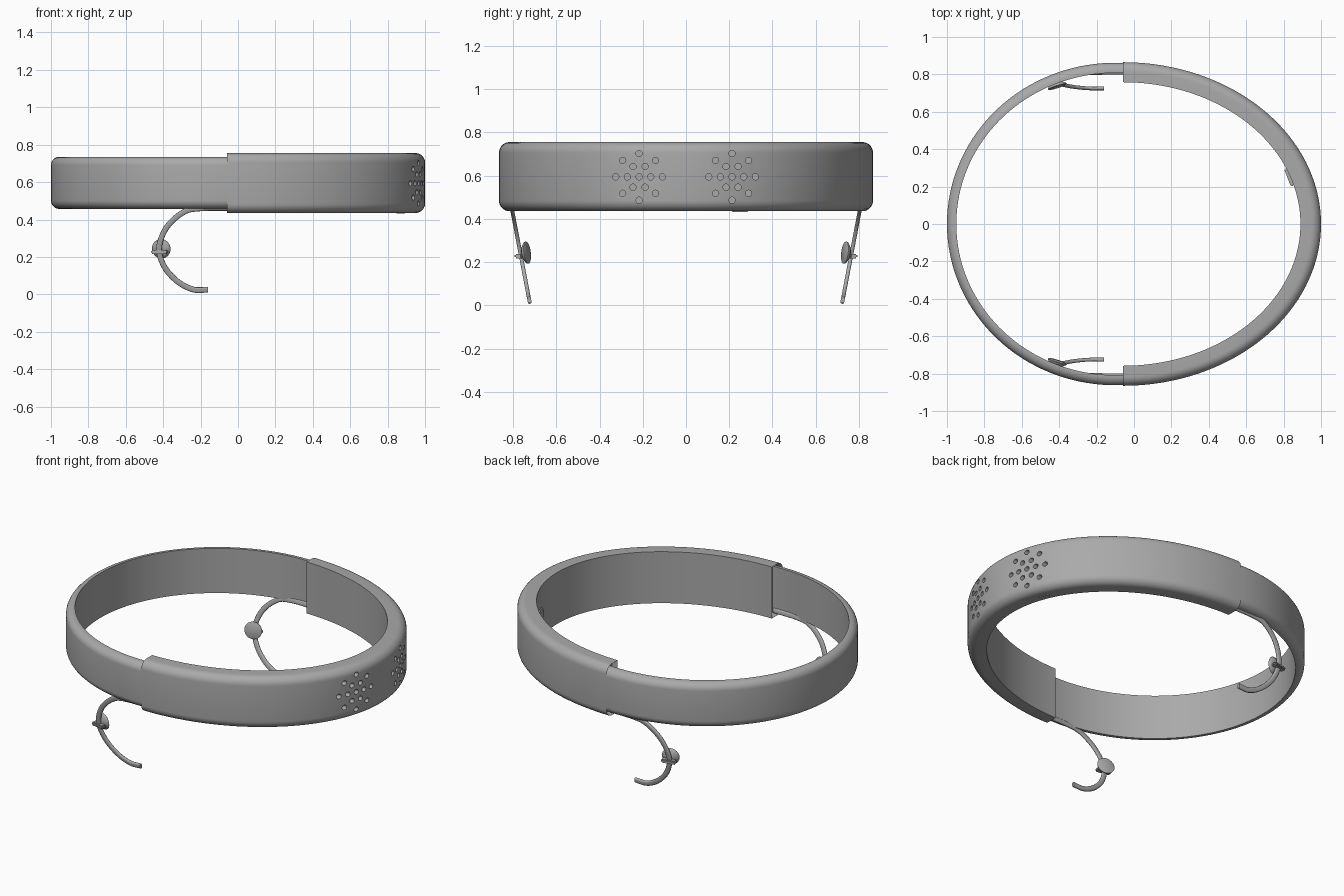
import bpy, bmesh, math
from mathutils import Vector, Matrix

if "Cube" in bpy.data.objects:
    bpy.data.objects.remove(bpy.data.objects["Cube"])

grey = bpy.data.materials.new("plain grey")
grey.use_nodes = True
colour = (0.4, 0.4, 0.4, 1)
grey.diffuse_color = colour
grey.node_tree.nodes["Principled BSDF"].inputs["Base Color"].default_value = colour


def finish(name, bm, angle=30):
    bmesh.ops.recalc_face_normals(bm, faces=bm.faces)
    mesh = bpy.data.meshes.new(name)
    bm.to_mesh(mesh)
    bm.free()
    mesh.materials.append(grey)
    obj = bpy.data.objects.new(name, mesh)
    bpy.context.collection.objects.link(obj)
    smooth(obj, angle)
    return obj


def smooth(obj, angle=30):
    bpy.ops.object.select_all(action="DESELECT")
    obj.select_set(True)
    bpy.context.view_layer.objects.active = obj
    bpy.ops.object.shade_smooth_by_angle(angle=math.radians(angle))


def loft(bm, rings):
    """Skin a row of closed rings and return the two end caps."""
    rows = [[bm.verts.new(p) for p in ring] for ring in rings]
    n = len(rows[0])
    for a, b in zip(rows, rows[1:]):
        for i in range(n):
            bm.faces.new((a[i], a[(i + 1) % n], b[(i + 1) % n], b[i]))
    return [bm.faces.new(rows[0]), bm.faces.new(rows[-1])]


def band_profile(thick, low, high, radius, steps=7):
    """Square inner corners, rounded outer corners; (depth share, height)."""
    pts = [(1, low), (1, high)]
    for i in range(steps + 1):
        a = math.pi / 2 * i / steps
        pts.append(((radius - radius * math.sin(a)) / thick, high - radius + radius * math.cos(a)))
    return pts + [(d, low + high - z) for d, z in reversed(pts[2:])]


def band(bm, cx, outer, inner, profile, start, end, steps=72):
    rings = []
    for i in range(steps + 1):
        t = start + (end - start) * i / steps
        o = Vector((cx + outer[0] * math.cos(t), outer[1] * math.sin(t)))
        n = Vector((cx + inner[0] * math.cos(t), inner[1] * math.sin(t)))
        rings.append([(*o.lerp(n, d), z) for d, z in profile])
    return loft(bm, rings)


# Slim rear band, its ends tucked into the front sleeve
bm = bmesh.new()
reach = math.pi / 2 - 0.11
band(bm, -0.1, (0.9, 0.862), (0.85, 0.808), band_profile(0.052, 0.457, 0.735, 0.045),
     reach, 2 * math.pi - reach)
finish("rear_band", bm)

# Thick front sleeve with recessed ends
bm = bmesh.new()
caps = band(bm, -0.06, (1.06, 0.865), (0.95, 0.758), band_profile(0.108, 0.435, 0.755, 0.05),
            -math.pi / 2, math.pi / 2)
bmesh.ops.recalc_face_normals(bm, faces=bm.faces)
bmesh.ops.inset_region(bm, faces=caps, thickness=0.012, use_even_offset=True)
for cap in caps:
    bmesh.ops.translate(bm, verts=cap.verts, vec=(0.03, 0, 0))
sleeve = finish("front_sleeve", bm)

# Two star-shaped groups of round vents
bm = bmesh.new()
spots = [(0, 0)]
for k in range(4):
    turn = Matrix.Rotation(k * math.pi / 2, 2)
    spots += [turn @ Vector(p) for p in ((0.054, 0), (0.108, 0), (0.076, 0.076))]
spots += [(a * 0.028, b * 0.048) for a in (-1, 1) for b in (-1, 1)]
spots = [p for p in spots if not (abs(p[0]) < 0.01 and 0.04 < abs(p[1]) < 0.06)]
for side in (-0.217, 0.213):
    for dy, dz in spots:
        y = side + dy
        x = 1.06 * math.sqrt(1 - (y / 0.865) ** 2) - 0.06
        place = Matrix.Translation((x + 0.015, y, 0.594 + dz)) @ Matrix.Rotation(math.pi / 2, 4, "Y")
        bmesh.ops.create_cone(bm, cap_ends=True, segments=20, radius1=0.0145, radius2=0.0145,
                              depth=0.09, matrix=place)
cutter = finish("vent_cutter", bm)
cutter.hide_render = True
cut = sleeve.modifiers.new("vents", "BOOLEAN")
cut.object = cutter
cut.solver = "EXACT"
bpy.context.view_layer.objects.active = sleeve
bpy.ops.object.modifier_apply(modifier="vents")
bpy.data.objects.remove(cutter)
smooth(sleeve)


def box(name, centre, size, turn):
    bm = bmesh.new()
    bmesh.ops.create_cube(bm, size=1, matrix=Matrix.Translation(centre)
                          @ Matrix.Rotation(turn, 4, "Z") @ Matrix.Diagonal((*size, 1)))
    bmesh.ops.bevel(bm, geom=bm.edges[:], offset=min(size) * 0.3, segments=2, affect="EDGES")
    return finish(name, bm)


# Small button on the inner wall and port plate below it
box("inner_button", (0.83, 0.25, 0.6), (0.02, 0.1, 0.06), 0.37)
box("port_plate", (0.87, 0.25, 0.435), (0.025, 0.07, 0.008), 0.37)

# Curved side arms, leaning inwards towards their tips
LEAN = 0.19
path = [(-0.04, 0.462), (-0.2, 0.46), (-0.29, 0.44), (-0.38, 0.36), (-0.422, 0.25),
        (-0.395, 0.15), (-0.325, 0.07), (-0.24, 0.026), (-0.16, 0.025)]


def smooth_path(points, steps=8):
    """Rounded path through the points."""
    pts = [Vector(p) for p in points]
    pts = [2 * pts[0] - pts[1]] + pts + [2 * pts[-1] - pts[-2]]
    out = []
    for a, b, c, d in zip(pts, pts[1:], pts[2:], pts[3:]):
        for i in range(steps):
            t = i / steps
            out.append(0.5 * (2 * b + (c - a) * t + (2 * a - 5 * b + 4 * c - d) * t * t
                              + (3 * b - a - 3 * c + d) * t ** 3))
    return out + [pts[-2]]


def on_arm(x, z, s):
    return Vector((x, s * (0.724 + (z - 0.02) * LEAN), z))


for s, side in ((1, "back"), (-1, "front")):
    line = smooth_path(path)
    across = Vector((0, s, -LEAN)).normalized()
    rings = []
    for i, p in enumerate(line):
        tangent = (line[min(i + 1, len(line) - 1)] - line[max(i - 1, 0)]).normalized()
        wide = Vector((-tangent.y, s * tangent.x * LEAN, tangent.x))
        ring = []
        for k in range(12):
            a = 2 * math.pi * (k + 0.5) / 12
            u, v = (math.copysign(abs(f(a)) ** 0.6, f(a)) for f in (math.cos, math.sin))
            ring.append(on_arm(p.x, p.y, s) + wide * u * 0.015 + across * v * 0.009)
        rings.append(ring)
    bm = bmesh.new()
    loft(bm, rings)
    finish(side + "_arm", bm, 40)

    # Round pad: flat face inwards, shallow dome against the arm
    inward = Vector((0.3, -0.95 * s, 0.12)).normalized()
    spin = inward.to_track_quat("Z", "Y").to_matrix().to_4x4()
    place = Matrix.Translation(on_arm(-0.42, 0.24, s) + inward * 0.036) @ spin
    dome = [(0.047, 0), (0.052, -0.003), (0.051, -0.008), (0.04, -0.017), (0.024, -0.024), (0.012, -0.03)]
    bm = bmesh.new()
    loft(bm, [[place @ Vector((r * math.cos(k * math.pi / 16), r * math.sin(k * math.pi / 16), h))
               for k in range(32)] for r, h in dome])
    finish(side + "_pad", bm, 40)

    # Clip wrapped around the arm
    box(side + "_clip", on_arm(-0.42, 0.228, s) + across * 0.004, (0.09, 0.036, 0.022), 0.2 * s)
